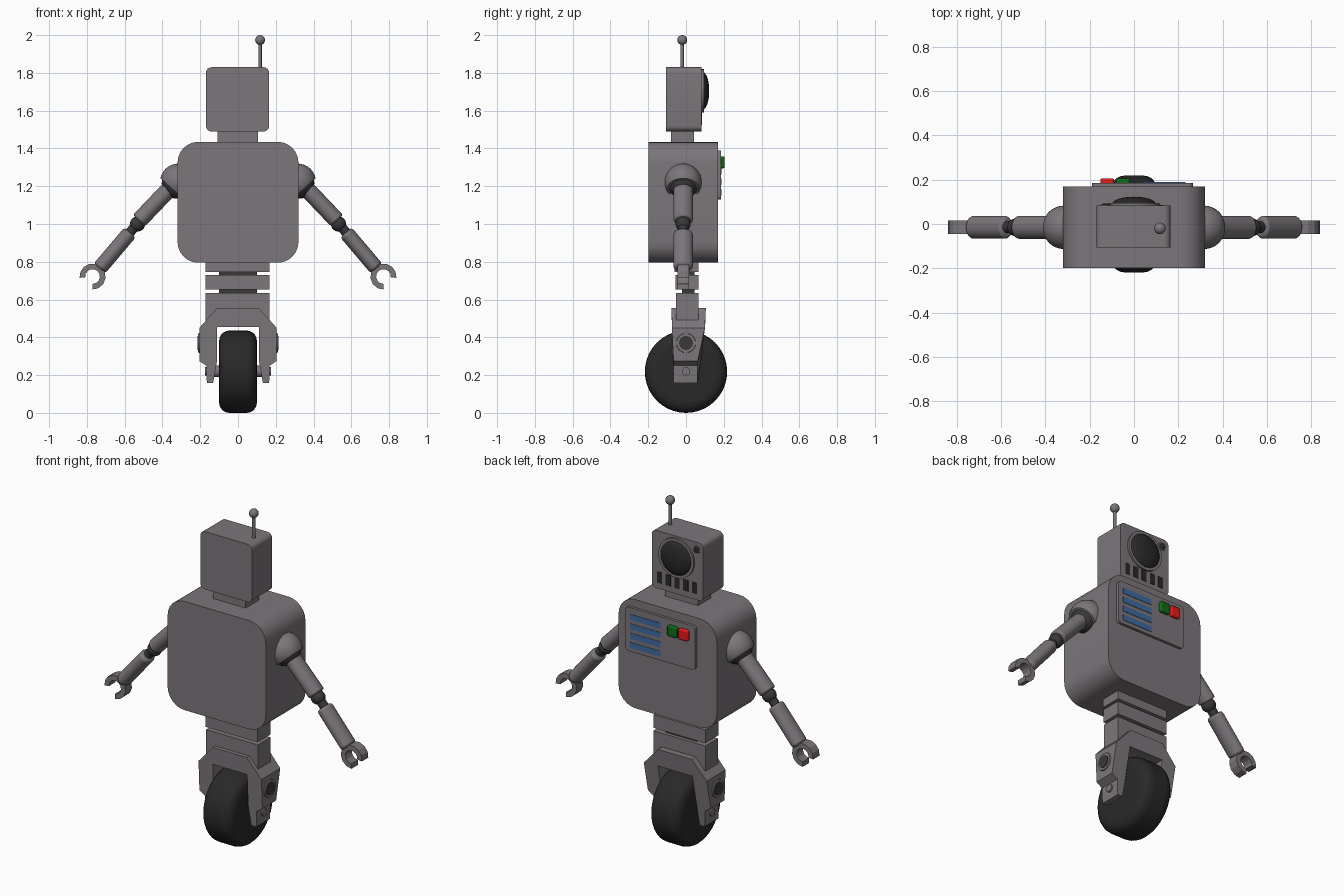
import bpy, bmesh, math
from mathutils import Vector, Matrix

if "Cube" in bpy.data.objects:
    bpy.data.objects.remove(bpy.data.objects["Cube"])


def material(name, rgb):
    m = bpy.data.materials.new(name)
    m.diffuse_color = (*rgb, 1)
    m.use_nodes = True
    m.node_tree.nodes["Principled BSDF"].inputs["Base Color"].default_value = m.diffuse_color
    return m


GREY = material("warm_grey", (0.2, 0.18, 0.195))
DARK = material("rubber_black", (0.022, 0.022, 0.022))
JOINT = material("joint_charcoal", (0.04, 0.04, 0.042))
BLUE = material("vent_blue", (0.05, 0.15, 0.36))
RED = material("button_red", (0.8, 0.01, 0.01))
GREEN = material("button_green", (0.005, 0.15, 0.01))


def finish(name, bm, mat, bevel=0, segs=2, smooth=True):
    bmesh.ops.recalc_face_normals(bm, faces=bm.faces)
    me = bpy.data.meshes.new(name)
    bm.to_mesh(me)
    bm.free()
    me.materials.append(mat)
    ob = bpy.data.objects.new(name, me)
    bpy.context.collection.objects.link(ob)
    if bevel:
        mod = ob.modifiers.new("bevel", 'BEVEL')
        mod.width, mod.segments, mod.limit_method = bevel, segs, 'ANGLE'
    if smooth:
        bpy.ops.object.select_all(action='DESELECT')
        ob.select_set(True)
        bpy.context.view_layer.objects.active = ob
        bpy.ops.object.shade_smooth_by_angle(angle=math.radians(40))
    return ob


def prism(name, pts, y0, y1, mat, bevel=0):
    """Extrude an x-z outline from y0 to y1."""
    bm = bmesh.new()
    a = [bm.verts.new((x, y0, z)) for x, z in pts]
    b = [bm.verts.new((x, y1, z)) for x, z in pts]
    n = len(pts)
    bm.faces.new(a)
    bm.faces.new(b[::-1])
    for i in range(n):
        bm.faces.new((a[i], b[i], b[(i + 1) % n], a[(i + 1) % n]))
    return finish(name, bm, mat, bevel)


def block(name, x0, x1, y0, y1, z0, z1, mat, r=0, bevel=0):
    """Box whose four edges along y are rounded by r."""
    if not r:
        return prism(name, [(x0, z0), (x1, z0), (x1, z1), (x0, z1)], y0, y1, mat, bevel)
    pts = []
    corners = [(x1 - r, z1 - r), (x0 + r, z1 - r), (x0 + r, z0 + r), (x1 - r, z0 + r)]
    for q, (cx, cz) in enumerate(corners):
        for k in range(7):
            t = math.pi / 2 * (q + k / 6)
            pts.append((cx + r * math.cos(t), cz + r * math.sin(t)))
    return prism(name, pts, y0, y1, mat, bevel)


def rod(name, p, q, r, mat, r2=None, wide=1, bevel=0, sides=32, segs=2):
    """Cylinder or cone from p to q, stretched along y by wide."""
    p, q = Vector(p), Vector(q)
    d = (q - p).normalized()
    u = Vector((0, 1, 0)) if abs(d.y) < 0.9 else Vector((1, 0, 0))
    v = d.cross(u)
    mtx = Matrix((u * wide, v, d)).transposed().to_4x4()
    mtx.translation = (p + q) / 2
    bm = bmesh.new()
    bmesh.ops.create_cone(bm, cap_ends=True, segments=sides, radius1=r,
                          radius2=r if r2 is None else r2, depth=(q - p).length, matrix=mtx)
    return finish(name, bm, mat, bevel, segs)


def ball(name, c, r, mat, scale=(1, 1, 1), cut=None):
    """Sphere, optionally cut open on the side that cut points to."""
    bm = bmesh.new()
    bmesh.ops.create_uvsphere(bm, u_segments=32, v_segments=16, radius=r)
    if cut:
        geom = bm.verts[:] + bm.edges[:] + bm.faces[:]
        bmesh.ops.bisect_plane(bm, geom=geom, plane_co=Vector(cut) * r * 0.5,
                               plane_no=cut, clear_outer=True)
        bmesh.ops.holes_fill(bm, edges=[e for e in bm.edges if e.is_boundary])
    bmesh.ops.transform(bm, matrix=Matrix.Translation(c) @ Matrix.Diagonal((*scale, 1)),
                        verts=bm.verts)
    return finish(name, bm, mat)


# Head, neck, antenna
block("head", -0.17, 0.165, -0.107, 0.083, 1.49, 1.83, GREY, 0.03)
block("neck", -0.108, 0.106, -0.08, 0.042, 1.43, 1.495, GREY)
rod("antenna_rod", (0.117, -0.02, 1.82), (0.117, -0.02, 1.97), 0.009, GREY, sides=12)
ball("antenna_tip", (0.117, -0.02, 1.974), 0.026, GREY)

# Face: big lens with rim, small sensor, grille
rod("lens_rim", (0, 0.08, 1.705), (0, 0.094, 1.705), 0.115, GREY)
ball("lens", (0, 0.088, 1.705), 0.1, DARK, (1, 0.35, 1))
rod("sensor_rim", (-0.127, 0.08, 1.785), (-0.127, 0.087, 1.785), 0.024, GREY)
ball("sensor", (-0.127, 0.086, 1.785), 0.018, DARK, (1, 0.4, 1))
for i in range(5):
    x = (i - 2) * 0.057
    block("grille_slot", x - 0.016, x + 0.016, 0.08, 0.0855, 1.525, 1.59, DARK)

# Torso and control panel
block("torso", -0.32, 0.32, -0.198, 0.17, 0.795, 1.435, GREY, 0.11)
block("control_panel", -0.19, 0.265, 0.165, 0.186, 1.13, 1.388, GREY, 0.02)
for i in range(4):
    z = 1.35 - i * 0.055
    block("vent_bar", 0.035, 0.232, 0.183, 0.1885, z - 0.033, z, BLUE)
block("green_button", -0.082, -0.018, 0.18, 0.205, 1.295, 1.358, GREEN, 0.01, 0.006)
block("red_button", -0.152, -0.09, 0.18, 0.205, 1.295, 1.358, RED, 0.01, 0.006)

# Arms, mirrored left and right
AY = -0.015
for s in (-1, 1):
    def at(x, z):
        return (s * x, AY, z)
    d = Vector((s * 0.67, 0, -0.742)).normalized()
    ball("shoulder_dome", at(0.315, 1.222), 0.098, GREY, cut=d)
    ball("shoulder_joint", at(0.322, 1.216), 0.082, JOINT)
    rod("upper_arm", at(0.355, 1.195), at(0.524, 1.018), 0.044, GREY, wide=1.18, bevel=0.01)
    ball("elbow_joint", at(0.532, 1.0), 0.04, JOINT)
    rod("elbow_pin", at(0.535, 0.998), at(0.595, 0.93), 0.026, JOINT)
    rod("forearm", at(0.572, 0.955), at(0.733, 0.765), 0.04, GREY, wide=1.28, bevel=0.014)
    rod("wrist", at(0.72, 0.78), at(0.745, 0.752), 0.024, GREY)
    # Open ring claw facing away from the wrist
    mid = math.atan2(d.z, d.x)
    arc = [mid + math.radians(42 + 276 * k / 10) for k in range(11)]
    pts = [(s * 0.77 + r * math.cos(t), 0.722 + r * math.sin(t))
           for r, seq in ((0.069, arc), (0.039, arc[::-1])) for t in seq]
    bm = bmesh.new()
    grid = [[bm.verts.new((x, y, z)) for x, z in pts] for y in (AY - 0.03, AY + 0.03)]
    for i in range(10):
        for row in grid:
            bm.faces.new((row[i], row[i + 1], row[20 - i], row[21 - i]))
    for i in range(22):
        j = (i + 1) % 22
        bm.faces.new((grid[0][i], grid[0][j], grid[1][j], grid[1][i]))
    finish("claw", bm, GREY, smooth=False)

# Stacked waist with dark flexible core
block("waist_top", -0.172, 0.167, -0.06, 0.066, 0.745, 0.81, GREY)
block("waist_middle", -0.172, 0.167, -0.055, 0.066, 0.652, 0.73, GREY)
block("waist_bottom", -0.172, 0.167, -0.052, 0.066, 0.485, 0.635, GREY)
block("waist_core", -0.1, 0.1, -0.02, 0.045, 0.6, 0.77, JOINT)

# Wheel fork: half outline mirrored, tapering toward the axle
half = [(0.11, 0.555), (0.205, 0.45), (0.205, 0.275), (0.168, 0.25), (0.165, 0.157),
        (0.132, 0.157), (0.112, 0.27), (0.112, 0.455)]
bm = bmesh.new()


def depth(z):
    t = min(1, max(0, (z - 0.3) / 0.17))
    return -0.066 - 0.01 * t, 0.062 + 0.043 * t


def fork_piece(pts):
    rows = [[bm.verts.new((x, depth(z)[k], z)) for x, z in pts] for k in (0, 1)]
    n = len(pts)
    bm.faces.new(rows[0])
    bm.faces.new(rows[1])
    for i in range(n):
        j = (i + 1) % n
        bm.faces.new((rows[0][i], rows[0][j], rows[1][j], rows[1][i]))


fork_piece(half + [(-x, z) for x, z in reversed(half)])
finish("wheel_fork", bm, GREY, smooth=False)

# Hub caps and axle bolts
for s in (-1, 1):
    rod("hub_ring", (s * 0.19, 0, 0.37), (s * 0.211, 0, 0.37), 0.056, GREY, r2=0.05)
    rod("hub_cap", (s * 0.2, 0, 0.37), (s * 0.215, 0, 0.37), 0.037, JOINT)
    rod("axle_bolt", (s * 0.15, 0, 0.22), (s * 0.176, 0, 0.22), 0.022, GREY, sides=16)
rod("axle", (-0.15, 0, 0.22), (0.15, 0, 0.22), 0.03, GREY)

# Tyre
rod("tyre", (-0.1, 0, 0.218), (0.1, 0, 0.218), 0.218, DARK, bevel=0.055, sides=40, segs=5)
